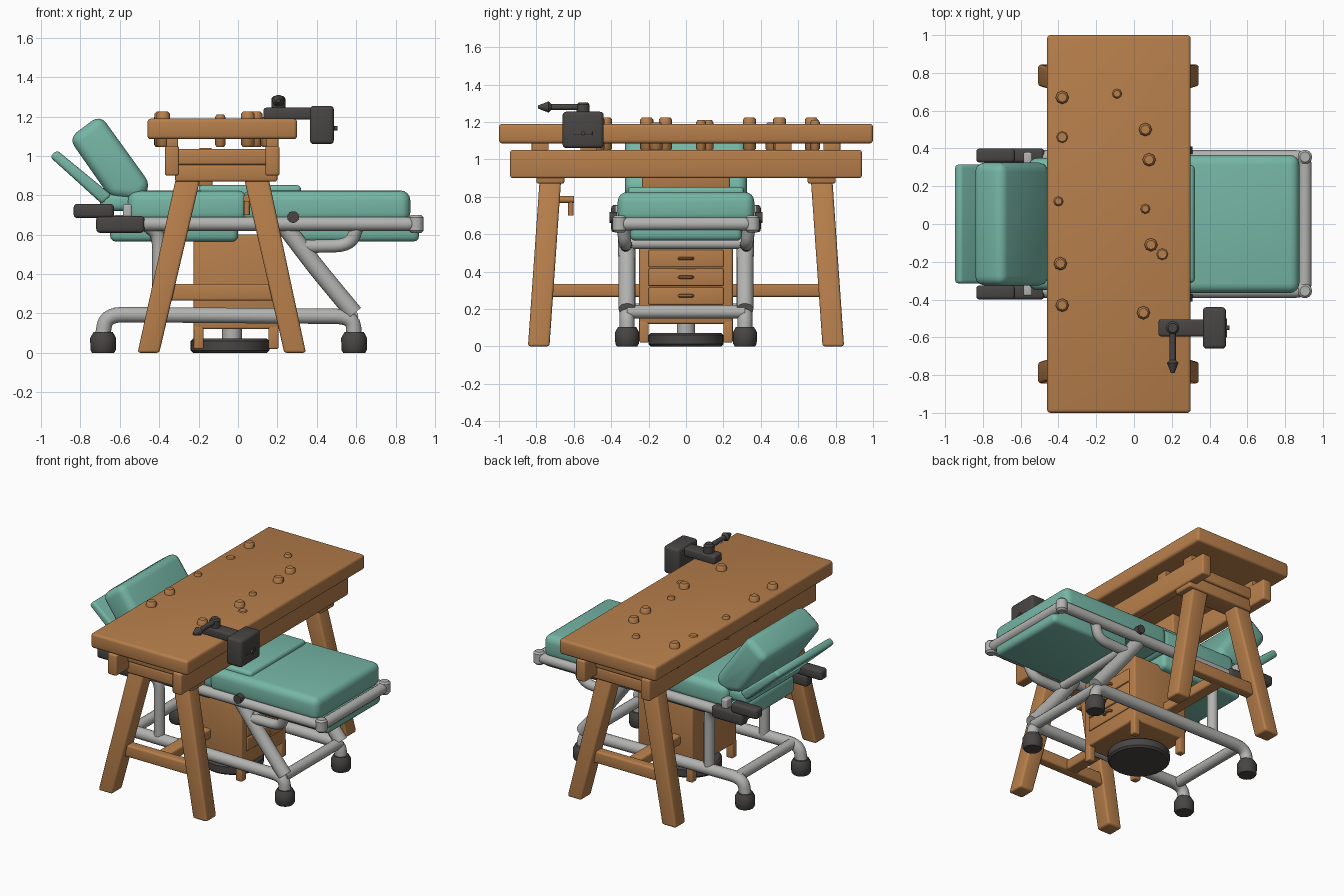
import bpy, bmesh, math
from mathutils import Vector

if "Cube" in bpy.data.objects:
    bpy.data.objects.remove(bpy.data.objects["Cube"])

def material(name, rgb):
    m = bpy.data.materials.new(name)
    m.diffuse_color = (*rgb, 1)
    m.use_nodes = True
    m.node_tree.nodes["Principled BSDF"].inputs["Base Color"].default_value = m.diffuse_color
    return m

WOOD = material("warm wood", (0.47, 0.21, 0.07))
TEAL = material("teal padding", (0.18, 0.47, 0.38))
GREY = material("light grey metal", (0.45, 0.45, 0.44))
DARK = material("dark iron", (0.065, 0.06, 0.057))

def link(name, data, mat):
    ob = bpy.data.objects.new(name, data)
    data.materials.append(mat)
    bpy.context.collection.objects.link(ob)
    return ob

def slab(name, profile, y0, y1, mat, bevel=0.015, mirror=False, lean=0.0, seg=3):
    """Extrude an xz profile along y, optionally leaning in y and mirrored to the back."""
    bm = bmesh.new()
    for s in ((1, -1) if mirror else (1,)):
        ends = [[bm.verts.new((x, s * (y + lean * z), z)) for x, z in profile] for y in (y0, y1)]
        n = len(profile)
        bm.faces.new(ends[0])
        bm.faces.new(ends[1][::-1])
        for i in range(n):
            j = (i + 1) % n
            bm.faces.new((ends[0][i], ends[1][i], ends[1][j], ends[0][j]))
    bmesh.ops.recalc_face_normals(bm, faces=bm.faces[:])
    if bevel:
        bmesh.ops.bevel(bm, geom=bm.edges[:], offset=bevel, segments=seg, profile=0.5,
                        affect='EDGES', clamp_overlap=True)
    me = bpy.data.meshes.new(name)
    bm.to_mesh(me)
    bm.free()
    return link(name, me, mat)

def box(name, x, y, z, mat, bevel=0.012, mirror=False, seg=3):
    pts = [(x[0], z[0]), (x[1], z[0]), (x[1], z[1]), (x[0], z[1])]
    return slab(name, pts, y[0], y[1], mat, bevel, mirror, 0.0, seg)

def rounded(pts, r):
    """Replace path corners with short arcs."""
    pts = [Vector(p) for p in pts]
    out = [pts[0]]
    for a, b, c in zip(pts, pts[1:], pts[2:]):
        p = b + (a - b).normalized() * min(r, (a - b).length * 0.45)
        q = b + (c - b).normalized() * min(r, (c - b).length * 0.45)
        for k in range(6):
            t = k / 5
            out.append(p * (1 - t) ** 2 + b * 2 * t * (1 - t) + q * t * t)
    return out + [pts[-1]]

def tube(name, pts, r, mat, mirror=False, bend=0.08, radii=None, res=5):
    cu = bpy.data.curves.new(name, 'CURVE')
    cu.dimensions = '3D'
    cu.bevel_depth = r
    cu.bevel_resolution = res
    cu.use_fill_caps = True
    path = [Vector(p) for p in pts] if radii else rounded(pts, bend)
    for s in ((1, -1) if mirror else (1,)):
        sp = cu.splines.new('POLY')
        sp.points.add(len(path) - 1)
        for i, p in enumerate(path):
            sp.points[i].co = (p.x, s * p.y, p.z, 1)
            sp.points[i].radius = radii[i] if radii else 1
    return link(name, cu, mat)

def post(name, x, y, z0, z1, r, mat, mirror=False, res=5):
    """Upright round post with softened rims."""
    e = min(0.012, (z1 - z0) * 0.3)
    k = 1 - min(0.3, e / r)
    return tube(name, [(x, y, z0), (x, y, z0 + e), (x, y, z1 - e), (x, y, z1)], r, mat, mirror,
                radii=[k, 1, 1, k], res=res)

# --- Workbench ---
box("bench_top", (-0.46, 0.30), (-1, 1), (1.085, 1.19), WOOD, 0.018)
for x, side in ((-0.335, "left"), (0.175, "right")):
    box(side + "_long_rail", (x - 0.036, x + 0.036), (-0.94, 0.94), (0.90, 1.05), WOOD)
    for y in (0.78, 0.52):
        box(side + "_spacer", (x - 0.03, x + 0.03), (y - 0.045, y + 0.045), (1.04, 1.09), WOOD, 0.005, True)
box("upper_cross_beams", (-0.31, 0.15), (-0.81, -0.67), (0.955, 1.035), WOOD, 0.012, True)
box("lower_cross_beams", (-0.32, 0.20), (-0.80, -0.65), (0.87, 0.955), WOOD, 0.012, True)
slab("left_bench_legs", [(-0.51, 0), (-0.40, 0), (-0.19, 0.89), (-0.315, 0.89)],
     -0.845, -0.73, WOOD, 0.014, True, 0.07)
slab("right_bench_legs", [(0.235, 0), (0.345, 0), (0.155, 0.89), (0.03, 0.89)],
     -0.845, -0.73, WOOD, 0.014, True, 0.07)
box("short_stretchers", (-0.40, 0.23), (-0.79, -0.72), (0.265, 0.35), WOOD, 0.012, True)
box("long_stretcher", (-0.13, -0.04), (-0.74, 0.74), (0.265, 0.335), WOOD)

# Pegs standing proud of the top
pegs = [(-0.38, 0.67), (-0.09, 0.69), (0.06, 0.50), (0.08, 0.34), (-0.40, 0.12), (0.06, 0.08),
        (0.09, -0.11), (-0.39, -0.21), (-0.38, -0.43), (0.05, -0.47), (-0.38, 0.46), (0.15, -0.16)]
for i, (x, y) in enumerate(pegs):
    low = i > 9
    small = i in (1, 4, 5)
    post("bench_peg", x, y, 1.045, 1.197 if low else (1.21 if small else 1.225),
         0.026 if small else 0.035, WOOD, res=2)
tube("leg_hook", [(0.045, -0.68, 0.785), (0.045, -0.60, 0.785)], 0.02, WOOD)
tube("leg_hook_pin", [(0.045, -0.615, 0.80), (0.045, -0.615, 0.70)], 0.015, WOOD)

# --- Vise ---
box("vise_jaw", (0.365, 0.487), (-0.66, -0.44), (1.06, 1.255), DARK, 0.02)
box("vise_arm", (0.13, 0.40), (-0.595, -0.505), (1.185, 1.245), DARK, 0.012)
post("vise_pivot", 0.205, -0.55, 1.22, 1.305, 0.035, DARK)
tube("vise_handle", [(0.205, -0.53, 1.28), (0.205, -0.72, 1.28), (0.205, -0.735, 1.28), (0.205, -0.79, 1.28)],
     0.018, DARK, radii=[1, 0.9, 1.7, 0.5])
tube("vise_screw", [(0.47, -0.55, 1.14), (0.505, -0.55, 1.14)], 0.012, DARK)
box("vise_plate", (0.48, 0.493), (-0.60, -0.50), (1.13, 1.15), DARK, 0.004)

# --- Drawer cabinet on a round base ---
box("cabinet", (-0.225, 0.205), (-0.25, 0.25), (0.12, 0.60), WOOD, 0.012)
box("cabinet_feet_left", (-0.225, -0.175), (-0.25, -0.20), (0.02, 0.14), WOOD, 0.008, True)
box("cabinet_feet_right", (0.155, 0.205), (-0.25, -0.20), (0.02, 0.14), WOOD, 0.008, True)
for z in (0.27, 0.37, 0.47):
    box("drawer_front", (0.19, 0.215), (-0.20, 0.20), (z - 0.046, z + 0.046), WOOD, 0.006)
    tube("drawer_handle", [(0.21, -0.035, z), (0.235, -0.03, z), (0.235, 0.03, z), (0.21, 0.035, z)],
         0.009, WOOD, bend=0.01, res=2)
box("hanging_panel", (-0.20, -0.13), (-0.235, 0.235), (0.845, 1.04), WOOD, 0.01)
post("round_base", -0.04, 0, 0, 0.072, 0.20, DARK, res=12)
post("base_column", -0.03, 0, 0.06, 0.14, 0.05, GREY)

# --- Padded couch ---
box("foot_cushion", (0.02, 0.875), (-0.365, 0.365), (0.66, 0.825), TEAL, 0.05, seg=4)
box("seat_cushion", (-0.56, 0.05), (-0.35, 0.35), (0.66, 0.825), TEAL, 0.05, seg=4)
box("middle_pad", (-0.20, 0.32), (-0.31, 0.31), (0.76, 0.852), TEAL, 0.02)
box("foot_underside", (0.30, 0.92), (-0.30, 0.30), (0.565, 0.67), TEAL, 0.03)
box("seat_underside", (-0.65, 0.0), (-0.30, 0.30), (0.565, 0.70), TEAL, 0.03)
slab("backrest", [(-0.86, 1.09), (-0.70, 1.21), (-0.44, 0.85), (-0.50, 0.77), (-0.65, 0.79)],
     -0.325, 0.325, TEAL, 0.05, seg=4)
slab("rear_panel", [(-0.955, 0.995), (-0.92, 1.03), (-0.64, 0.80), (-0.69, 0.755)],
     -0.315, 0.315, TEAL, 0.018)
box("backrest_hinge", (-0.70, -0.50), (-0.31, 0.31), (0.72, 0.81), TEAL, 0.03)

# Armrests
box("upper_armrests", (-0.835, -0.63), (-0.40, -0.325), (0.685, 0.757), DARK, 0.018, True)
box("lower_armrests", (-0.72, -0.475), (-0.40, -0.325), (0.61, 0.695), DARK, 0.018, True)
box("armrest_brackets", (-0.585, -0.54), (-0.38, -0.31), (0.66, 0.755), GREY, 0.01, True)

# --- Metal frame ---
tube("couch_frame", [(-0.60, -0.355, 0.655), (0.905, -0.355, 0.655), (0.905, 0.355, 0.655),
                     (-0.60, 0.355, 0.655)], 0.036, GREY, bend=0.05)
post("frame_corners", 0.905, -0.355, 0.61, 0.70, 0.038, GREY, True)
tube("frame_knobs", [(0.28, -0.37, 0.69), (0.28, -0.41, 0.69)], 0.03, DARK, True)
tube("base_rails", [(-0.69, -0.315, 0.07), (-0.67, -0.315, 0.195), (0.585, -0.315, 0.185),
                    (0.59, -0.315, 0.06)], 0.04, GREY, True, 0.09)
tube("front_struts", [(0.24, -0.32, 0.64), (0.40, -0.315, 0.43), (0.59, -0.315, 0.20)], 0.046, GREY, True)
tube("strut_braces", [(0.33, -0.32, 0.54), (0.57, -0.325, 0.545), (0.61, -0.34, 0.65)], 0.034, GREY, True)
tube("rear_struts", [(-0.40, -0.31, 0.19), (-0.40, -0.31, 0.60), (-0.46, -0.33, 0.65)], 0.036, GREY, True)
tube("foot_cross_tube", [(0.575, -0.315, 0.185), (0.575, 0.315, 0.185)], 0.036, GREY)
tube("head_cross_tube", [(-0.62, -0.315, 0.195), (-0.62, 0.315, 0.195)], 0.036, GREY)
tube("upper_cross_tube", [(0.35, -0.33, 0.55), (0.35, 0.33, 0.55)], 0.03, GREY)
for x, n in ((-0.685, "head"), (0.59, "foot")):
    tube(n + "_end_feet", [(x, -0.315, 0), (x, -0.315, 0.015), (x, -0.315, 0.075), (x, -0.315, 0.105)],
         0.066, DARK, True, radii=[0.85, 0.98, 1, 0.75])

# Convert tubes to meshes and shade smoothly
bpy.ops.object.select_all(action='SELECT')
bpy.context.view_layer.objects.active = bpy.context.selected_objects[0]
for ob in bpy.context.selected_objects:
    if ob.type == 'CURVE':
        bpy.context.view_layer.objects.active = ob
bpy.ops.object.convert(target='MESH')
bpy.ops.object.select_all(action='SELECT')
bpy.ops.object.shade_smooth_by_angle(angle=math.radians(40))
